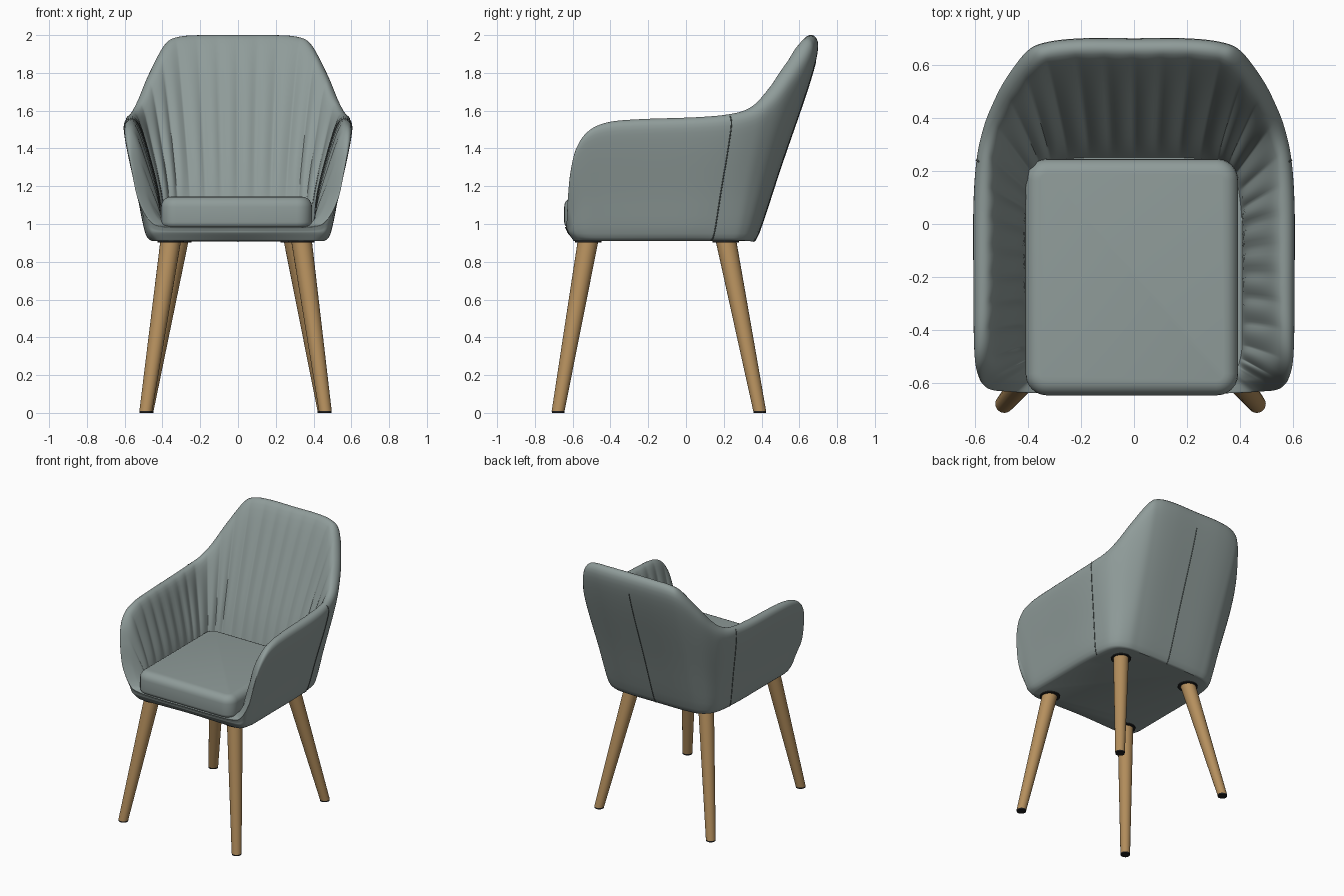
import bpy, bmesh, math
from mathutils import Vector

if "Cube" in bpy.data.objects:
    bpy.data.objects.remove(bpy.data.objects["Cube"])


def material(name, rgb):
    m = bpy.data.materials.new(name)
    m.diffuse_color = (*rgb, 1)
    m.use_nodes = True
    m.node_tree.nodes["Principled BSDF"].inputs["Base Color"].default_value = m.diffuse_color
    return m


FABRIC = material("grey_green_fabric", (0.275, 0.33, 0.32))
SEAM = material("dark_seam", (0.10, 0.125, 0.12))
WOOD = material("light_wood", (0.46, 0.275, 0.11))
BLACK = material("black_plastic", (0.015, 0.015, 0.015))


def finish(bm, name, mat, angle=40):
    bmesh.ops.recalc_face_normals(bm, faces=bm.faces[:])
    me = bpy.data.meshes.new(name)
    bm.to_mesh(me)
    bm.free()
    ob = bpy.data.objects.new(name, me)
    bpy.context.collection.objects.link(ob)
    me.materials.append(mat)
    bpy.ops.object.select_all(action='DESELECT')
    ob.select_set(True)
    bpy.context.view_layer.objects.active = ob
    bpy.ops.object.shade_smooth_by_angle(angle=math.radians(angle))
    return ob


def spline(pts, steps, closed):
    """Catmull-Rom through points of any dimension."""
    n = len(pts)
    out = []
    for i in range(n if closed else n - 1):
        ids = [i - 1, i, i + 1, i + 2]
        ids = [k % n if closed else min(max(k, 0), n - 1) for k in ids]
        a, b, c, d = (pts[k] for k in ids)
        for s in range(steps):
            t = s / steps
            out.append([0.5 * (2 * q + (r - p) * t + (2 * p - 5 * q + 4 * r - w) * t * t
                               + (3 * q - p - 3 * r + w) * t ** 3)
                        for p, q, r, w in zip(a, b, c, d)])
    if not closed:
        out.append(list(pts[-1]))
    return out


# Shell: rim x, y, z and base x, y from back centre round the arm to front centre
HALF = [
    (0, .70, 2.0, 0, .385), (.20, .70, 2.0, .18, .385), (.33, .685, 1.99, .28, .38),
    (.40, .65, 1.95, .35, .37), (.48, .545, 1.80, .41, .34), (.53, .45, 1.68, .445, .30),
    (.565, .36, 1.61, .465, .25), (.59, .24, 1.58, .48, .15), (.60, .05, 1.565, .49, 0),
    (.60, -.25, 1.555, .49, -.25), (.60, -.42, 1.54, .49, -.42), (.595, -.52, 1.50, .49, -.50),
    (.58, -.58, 1.42, .487, -.54), (.56, -.61, 1.30, .48, -.57), (.53, -.625, 1.15, .47, -.595),
    (.47, -.63, 1.03, .445, -.615), (.40, -.635, .99, .38, -.622), (.20, -.64, .985, .20, -.625),
    (0, -.64, .985, 0, -.625)]
STEPS, ROWSTEPS = 14, 4
loop = HALF + [(-x, y, z, -bx, by) for x, y, z, bx, by in HALF[-2:0:-1]]


def frame(c):
    """Rim, base, inner base and inward direction of one column."""
    rim, base = Vector(c[:3]), Vector((c[3], c[4], .95))
    inner = Vector((c[3] * .83, c[4] * (.65 if c[4] > 0 else .9), 1.0))
    n = inner - base
    n.z = 0
    return rim, base, inner, n.normalized()


columns = [frame(c) for c in spline(loop, STEPS, True)]
mids = [r.lerp(i, .5) for r, b, i, n in columns]
lengths = [0]
for k in range(len(mids)):
    lengths.append(lengths[-1] + (mids[(k + 1) % len(mids)] - mids[k]).length)
flutes = 2 * round(lengths[-1] / .2)

grid = []
for k, (rim, base, inner, n) in enumerate(columns):
    tall = max(0, (rim.z - .95) / 1.05)
    thick = .05 + .025 * tall
    puff = .013 * abs(math.sin(math.pi * flutes * lengths[k] / lengths[-1]))
    puff *= min(1, max(0, (rim.z - 1.1) * 4))
    lip = (rim + n * thick).lerp(inner, .06)

    def outer(t, bulge):
        return base.lerp(rim, t) - n * bulge * tall

    profile = [base + n * .04 - Vector((0, 0, .04)), base, outer(.35, .012), outer(.75, .03),
               outer(.94, .018), rim + n * thick * .5, lip + n * puff * .4,
               lip.lerp(inner, .3) + n * (puff + .015 * tall),
               lip.lerp(inner, .7) + n * (puff + .02 * tall), inner]
    grid.append([Vector(p) for p in spline(profile, ROWSTEPS, False)])

bm = bmesh.new()
verts = [[bm.verts.new(p) for p in col] for col in grid]
for k in range(len(verts)):
    a, b = verts[k], verts[(k + 1) % len(verts)]
    for j in range(len(a) - 1):
        bm.faces.new((a[j], b[j], b[j + 1], a[j + 1]))
bm.faces.new([c[0] for c in verts])
bm.faces.new([c[-1] for c in verts])
finish(bm, "shell", FABRIC, 60)


# Sewn seams following the outside of the shell
def seam(name, col, first, last):
    pts = grid[col][first:last]
    cu = bpy.data.curves.new(name, 'CURVE')
    cu.dimensions = '3D'
    cu.bevel_depth = .0035
    cu.bevel_resolution = 1
    sp = cu.splines.new('POLY')
    sp.points.add(len(pts) - 1)
    for p, co in zip(sp.points, pts):
        p.co = (*co, 1)
    cu.materials.append(SEAM)
    bpy.context.collection.objects.link(bpy.data.objects.new(name, cu))


seam("back_seam", 0, 2, 15)
seam("right_arm_seam", 7 * STEPS, 1, 19)
seam("left_arm_seam", len(grid) - 7 * STEPS, 1, 19)

# Seat cushion: rounded slab, corners first and then the soft edges
bm = bmesh.new()
bmesh.ops.create_cube(bm, size=1)
for v in bm.verts:
    v.co = (v.co.x * .80 - .008, v.co.y * .89 - .20, v.co.z * .165 + 1.0625)
upright = [e for e in bm.edges if abs(e.verts[0].co.z - e.verts[1].co.z) > .1]
bmesh.ops.bevel(bm, geom=upright, offset=.08, segments=6, profile=.5, affect='EDGES')
for z, size in ((1.14, .055), (.985, .03)):
    edges = [e for e in bm.edges if all(abs(v.co.z - z) < .01 for v in e.verts)]
    bmesh.ops.bevel(bm, geom=edges, offset=size, segments=5, profile=.5, affect='EDGES')
finish(bm, "seat_cushion", FABRIC, 50)


# Tapered slanted round parts
def taper(name, mat, bottom, r0, top, r1, sides=24):
    bm = bmesh.new()
    rings = [[bm.verts.new((c[0] + r * math.cos(a), c[1] + r * math.sin(a), c[2]))
              for a in (2 * math.pi * k / sides for k in range(sides))]
             for c, r in ((bottom, r0), (top, r1))]
    for k in range(sides):
        m = (k + 1) % sides
        bm.faces.new((rings[0][k], rings[0][m], rings[1][m], rings[1][k]))
    for ring in rings:
        bm.faces.new(ring)
    finish(bm, name, mat)


# Legs with foot pads and mounting discs
for side, sx in (("left", -1), ("right", 1)):
    for place, tx, ty, fx, fy in (("front", .345, -.517, .475, -.677),
                                  ("back", .305, .21, .468, .39)):
        name = f"{place}_{side}"
        foot = (sx * fx - .013, fy, .01)
        top = (sx * tx - .01, ty, .92)
        taper(name + "_leg", WOOD, foot, .034, top, .055)
        taper(name + "_foot_pad", BLACK, (foot[0], foot[1], 0), .033, foot, .034)
        taper(name + "_mount", BLACK, (top[0], ty, .902), .07, (top[0], ty, .915), .07)
